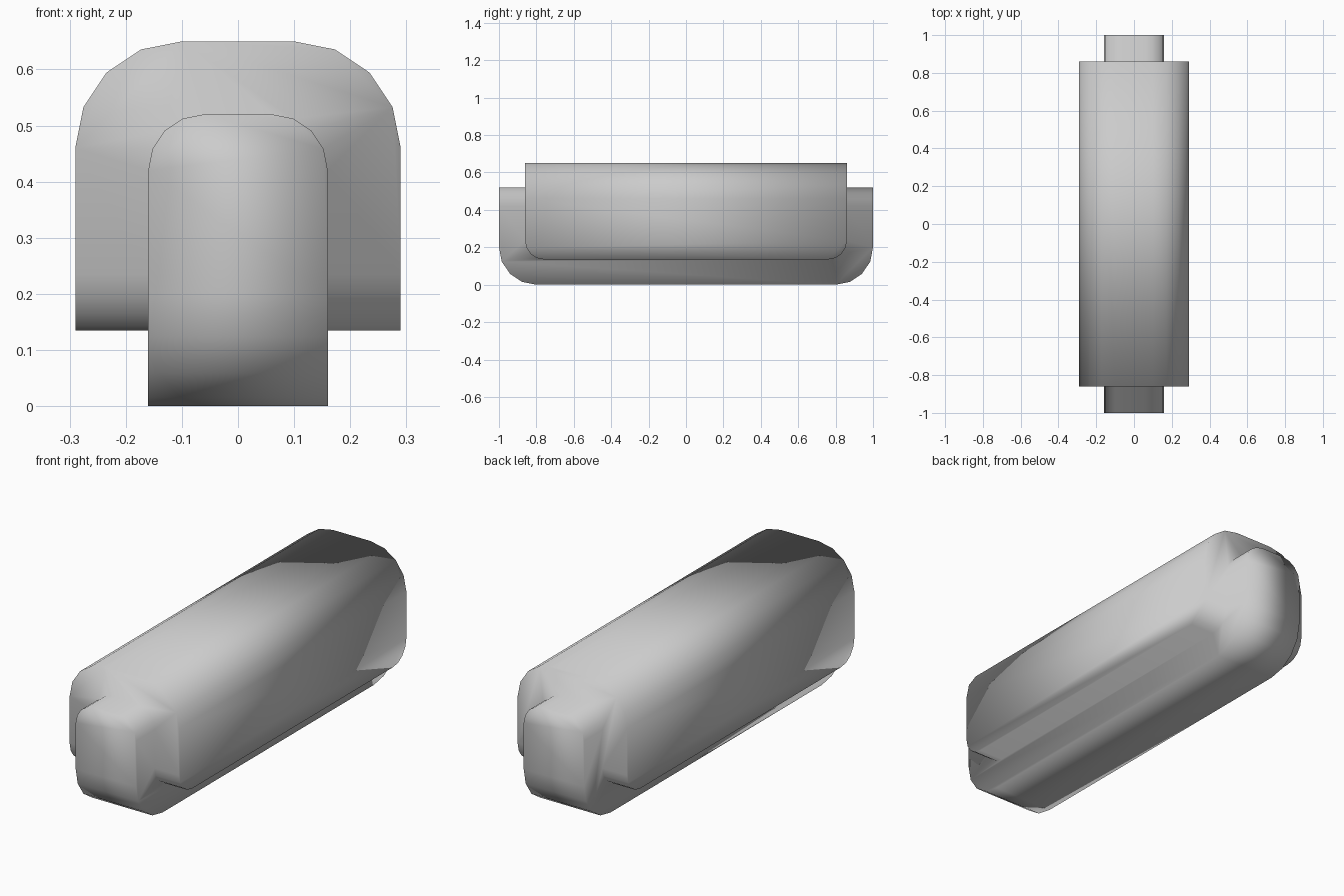
import bpy, bmesh
from mathutils import Matrix

if "Cube" in bpy.data.objects:
    bpy.data.objects.remove(bpy.data.objects["Cube"])


def rounded_block(name, half_x, half_y, z0, z1, top_r, bottom_r):
    """Box with long top edges and crosswise bottom edges rounded."""
    bm = bmesh.new()
    size = Matrix.Diagonal((2 * half_x, 2 * half_y, z1 - z0, 1))
    bmesh.ops.create_cube(bm, size=1, matrix=Matrix.Translation((0, 0, (z0 + z1) / 2)) @ size)
    mid = (z0 + z1) / 2

    def round_edges(axis, top, radius):
        edges = [e for e in bm.edges
                 if abs(e.verts[0].co[axis] - e.verts[1].co[axis]) > 0.1
                 and all((v.co.z > mid) == top for v in e.verts)
                 and all(abs(e.verts[0].co[a] - e.verts[1].co[a]) < 1e-5
                         for a in range(3) if a != axis)
                 and all(abs(v.co.z - (z1 if top else z0)) < 1e-4 for v in e.verts)]
        bmesh.ops.bevel(bm, geom=edges, offset=radius, offset_type='OFFSET',
                        segments=4, profile=0.5, affect='EDGES')

    round_edges(1, True, top_r)
    # only the two outer bottom edges remain crosswise at z0
    round_edges(0, False, bottom_r)
    for f in bm.faces:
        f.smooth = True
    mesh = bpy.data.meshes.new(name)
    bm.to_mesh(mesh)
    bm.free()
    ob = bpy.data.objects.new(name, mesh)
    bpy.context.collection.objects.link(ob)
    return ob


# Wide arched shell and the narrow cradle-shaped core that pokes out of it
body = rounded_block("casing", 0.29, 0.86, 0.135, 0.65, 0.19, 0.10)
core = rounded_block("core", 0.16, 1.0, 0.0, 0.52, 0.10, 0.20)

# Fuse into one smooth-shaded casing
mod = body.modifiers.new("fuse", 'BOOLEAN')
mod.operation = 'UNION'
mod.solver = 'EXACT'
mod.object = core
bpy.context.view_layer.objects.active = body
bpy.ops.object.modifier_apply(modifier=mod.name)
bpy.data.objects.remove(core, do_unlink=True)
for p in body.data.polygons:
    p.use_smooth = True
